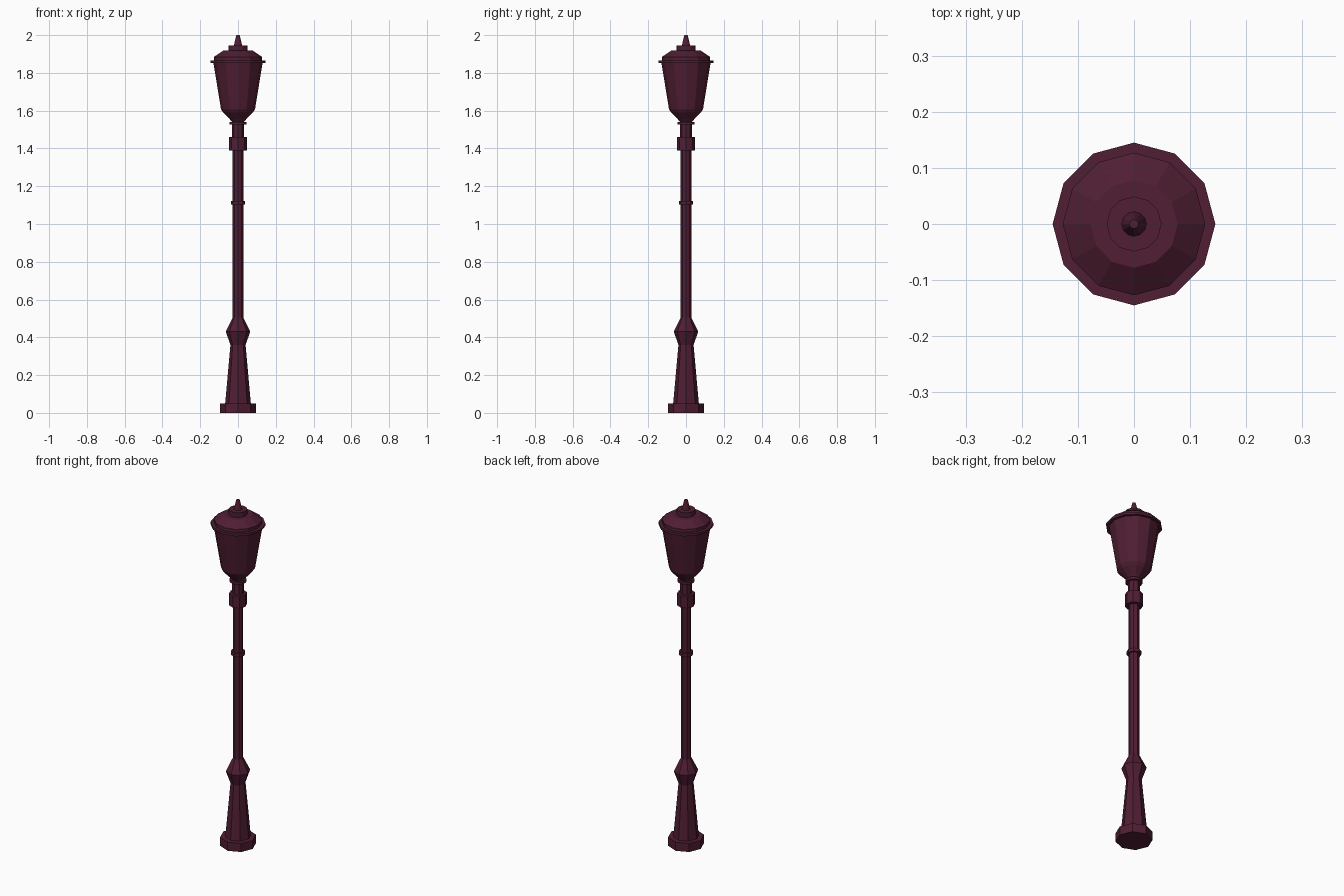
import bpy, bmesh, math

if "Cube" in bpy.data.objects:
    bpy.data.objects.remove(bpy.data.objects["Cube"])

mat = bpy.data.materials.new("dark_maroon")
mat.diffuse_color = (0.08, 0.013, 0.033, 1)
mat.use_nodes = True
mat.node_tree.nodes["Principled BSDF"].inputs["Base Color"].default_value = mat.diffuse_color


def lathe(name, profile, sides):
    """Closed faceted solid turned from (radius, z) points, bottom to top."""
    bm = bmesh.new()
    rings = []
    for r, z in profile:
        rings.append([bm.verts.new((r * math.cos(2 * math.pi * i / sides),
                                    r * math.sin(2 * math.pi * i / sides), z))
                      for i in range(sides)])
    for lo, hi in zip(rings, rings[1:]):
        for i in range(sides):
            j = (i + 1) % sides
            bm.faces.new((lo[i], lo[j], hi[j], hi[i]))
    bm.faces.new(rings[0][::-1])
    bm.faces.new(rings[-1])
    mesh = bpy.data.meshes.new(name)
    bm.to_mesh(mesh)
    bm.free()
    mesh.materials.append(mat)
    obj = bpy.data.objects.new(name, mesh)
    bpy.context.collection.objects.link(obj)
    return obj


# Octagonal post: plinth, flared foot with bulge, shaft, collars
lathe("plinth", [(0.095, 0), (0.095, 0.05)], 8)
lathe("foot_and_shaft", [(0.068, 0.05), (0.04, 0.36), (0.065, 0.43),
                         (0.028, 0.505), (0.028, 1.39)], 8)
lathe("shaft_ring", [(0.038, 1.103), (0.038, 1.123)], 8)
lathe("collar", [(0.047, 1.39), (0.047, 1.46)], 8)
lathe("neck", [(0.031, 1.46), (0.031, 1.53)], 8)

# Twelve-sided lantern
lathe("lantern_seat", [(0.045, 1.527), (0.045, 1.54)], 12)
lathe("lantern_cup", [(0.032, 1.54), (0.044, 1.555), (0.078, 1.59), (0.09, 1.607)], 12)
lathe("lantern_body", [(0.09, 1.607), (0.13, 1.853)], 12)
lathe("lantern_rim", [(0.145, 1.853), (0.145, 1.866)], 12)
lathe("roof", [(0.127, 1.866), (0.127, 1.885), (0.078, 1.918)], 12)
lathe("roof_cap", [(0.049, 1.918), (0.049, 1.945)], 12)
lathe("finial", [(0.022, 1.945), (0.018, 1.962), (0.01, 1.995), (0.008, 2.0)], 12)
